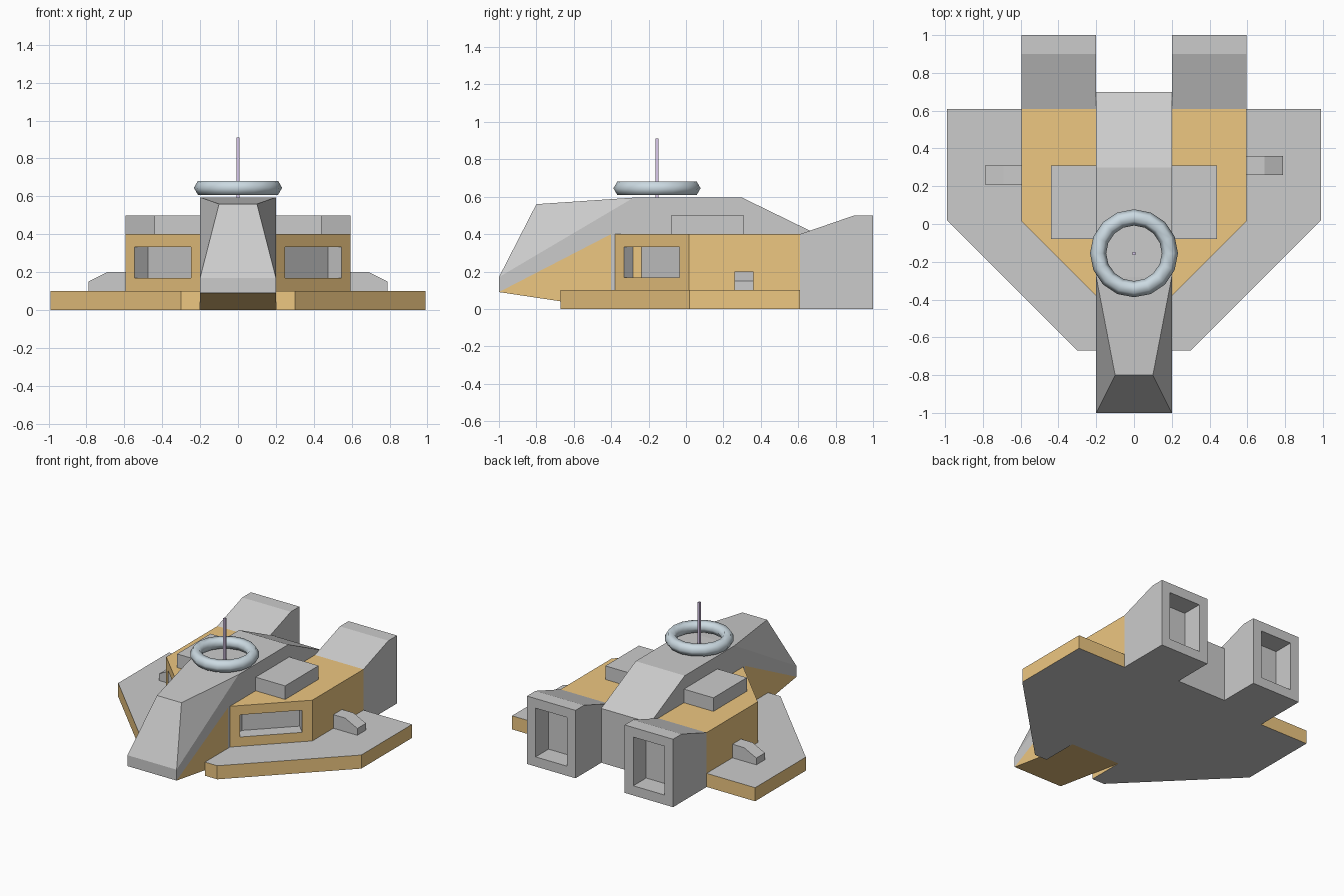
import bpy, bmesh
from mathutils import Vector

if "Cube" in bpy.data.objects:
    bpy.data.objects.remove(bpy.data.objects["Cube"])


def material(name, rgb):
    m = bpy.data.materials.new(name)
    m.diffuse_color = (*rgb, 1)
    m.use_nodes = True
    m.node_tree.nodes["Principled BSDF"].inputs["Base Color"].default_value = m.diffuse_color
    return m


GREY = material("grey", (0.8, 0.8, 0.8))
TAN = material("tan", (0.85, 0.57, 0.22))
STEEL = material("steel", (0.6, 0.7, 0.76))
LILAC = material("lilac", (0.72, 0.6, 0.85))


def finish(bm, name, mats=(), mirror=False):
    bmesh.ops.recalc_face_normals(bm, faces=bm.faces)
    me = bpy.data.meshes.new(name)
    bm.to_mesh(me)
    bm.free()
    ob = bpy.data.objects.new(name, me)
    bpy.context.collection.objects.link(ob)
    for m in mats:
        me.materials.append(m)
    if mirror:
        ob.modifiers.new("Mirror", 'MIRROR').use_mirror_merge = False
    return ob


def prism(points, offset):
    """Closed prism from a 3D outline swept along offset."""
    bm = bmesh.new()
    f = bm.faces.new([bm.verts.new(p) for p in points])
    r = bmesh.ops.extrude_face_region(bm, geom=[f], use_keep_orig=True)
    verts = [v for v in r["geom"] if isinstance(v, bmesh.types.BMVert)]
    bmesh.ops.translate(bm, verts=verts, vec=offset)
    bmesh.ops.recalc_face_normals(bm, faces=bm.faces)
    return bm


def recess(bm, direction, margin, depth, mat=0):
    """Sink a framed opening into the face looking along direction."""
    d = Vector(direction).normalized()
    f = max(bm.faces, key=lambda q: q.normal.dot(d))
    bmesh.ops.inset_individual(bm, faces=[f], thickness=margin)
    walls = bmesh.ops.inset_individual(bm, faces=[f], thickness=0)["faces"]
    bmesh.ops.translate(bm, verts=f.verts[:], vec=-d * depth)
    for q in walls + [f]:
        q.material_index = mat


def box(name, x, y, z, mats=(), mirror=False):
    pts = [(x[0], y[0], z[0]), (x[1], y[0], z[0]), (x[1], y[1], z[0]), (x[0], y[1], z[0])]
    return finish(prism(pts, (0, 0, z[1] - z[0])), name, mats, mirror)


# Side wings: grey plates with tan rims
bm = prism([(x, y, 0) for x, y in
            [(.2, -.67), (.3, -.67), (.99, .02), (.99, .61), (.2, .61)]], (0, 0, .1))
for f in bm.faces:
    f.material_index = 0 if abs(f.normal.z) > .9 else 1
finish(bm, "wings", (GREY, TAN), True)

# Tan cabins with recessed slanted windows
bm = prism([(x, y, .1) for x, y in
            [(.2, -.38), (.595, .015), (.595, .61), (.2, .61)]], (0, 0, .3))
recess(bm, (1, -1, 0), .097, .1, 1)
finish(bm, "cabins", (TAN, GREY), True)

# Rear engines with square exhausts
bm = prism([(.2, y, z) for y, z in
            [(.61, 0), (1, 0), (1, .5), (.9, .5), (.61, .4)]], (.395, 0, 0))
recess(bm, (0, 1, 0), .1, .15)
finish(bm, "engines", (GREY,), True)

# Central hull: half outline (x, y, z), mirrored into one closed body
half = [(.2, -1, .09), (.2, -1, .17), (.1, -.8, .56), (.2, -.28, .595), (.2, .3, .595),
        (.2, .7, .4), (.2, .7, 0), (.2, -.4, 0), (.2, -.4, .4)]
bm = bmesh.new()
R = [bm.verts.new(p) for p in half]
L = [bm.verts.new((-x, y, z)) for x, y, z in half]
for i in range(8):
    j = (i + 1) % 8
    f = bm.faces.new((R[i], R[j], L[j], L[i]))
    f.material_index = 1 if i == 7 else 0
for S in (R, L):
    for ids, mat in (((0, 8, 7), 1), ((1, 2, 3), 0),
                     ((0, 1, 3, 8), 0), ((8, 3, 4, 5, 6, 7), 0)):
        bm.faces.new([S[k] for k in ids]).material_index = mat
finish(bm, "central_hull", (GREY, TAN))

# Roof boxes beside the hull
box("roof_boxes", (.2, .44), (-.08, .31), (.4, .5), (GREY,), True)

# Small sloped vents on the wings, staggered left and right
for side, s, y in (("right", 1, .26), ("left", -1, .21)):
    bm = prism([(s * x, y, z) for x, z in
                [(.59, .1), (.79, .1), (.79, .15), (.69, .2), (.59, .2)]], (0, .1, 0))
    finish(bm, side + "_vent", (GREY,))

# Floating ring and antenna
bpy.ops.mesh.primitive_torus_add(location=(0, -.155, .645), major_radius=.19,
                                 minor_radius=.043, major_segments=16, minor_segments=6)
ring = bpy.context.object
ring.name = "ring"
ring.data.materials.append(STEEL)
bpy.ops.object.shade_smooth()
box("antenna", (-.008, .008), (-.163, -.147), (.59, .91), (LILAC,))
